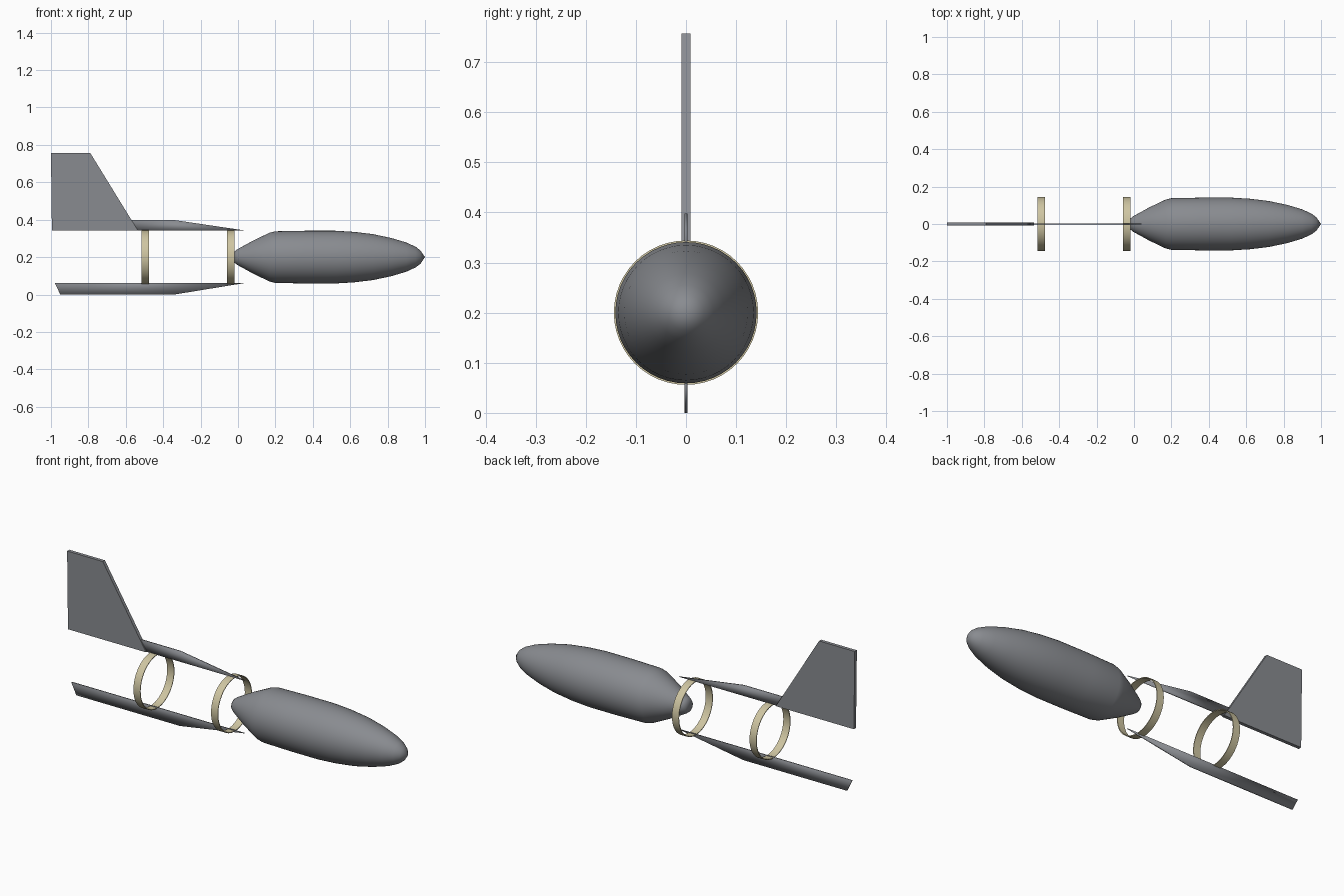
import bpy, bmesh, math

if "Cube" in bpy.data.objects:
    bpy.data.objects.remove(bpy.data.objects["Cube"])

AXIS_Z = 0.2  # height of the body's long axis


def material(name, rgb):
    m = bpy.data.materials.new(name)
    m.diffuse_color = (*rgb, 1)
    m.use_nodes = True
    m.node_tree.nodes["Principled BSDF"].inputs["Base Color"].default_value = m.diffuse_color
    return m


grey = material("grey metal", (0.25, 0.26, 0.28))
tan = material("tan band", (0.62, 0.56, 0.36))


def finish(name, bm, mat, angle):
    bmesh.ops.recalc_face_normals(bm, faces=bm.faces)
    me = bpy.data.meshes.new(name)
    bm.to_mesh(me)
    bm.free()
    ob = bpy.data.objects.new(name, me)
    bpy.context.collection.objects.link(ob)
    me.materials.append(mat)
    bpy.ops.object.select_all(action='DESELECT')
    ob.select_set(True)
    bpy.context.view_layer.objects.active = ob
    bpy.ops.object.shade_smooth_by_angle(angle=math.radians(angle))
    return ob


def lathe(name, profile, mat, closed=False, steps=48, angle=40):
    """Spin (x, radius) points around the long axis."""
    bm = bmesh.new()
    vs = [bm.verts.new((x, 0, AXIS_Z + r)) for x, r in profile]
    es = [bm.edges.new(p) for p in zip(vs, vs[1:])]
    if closed:
        es.append(bm.edges.new((vs[-1], vs[0])))
    bmesh.ops.spin(bm, geom=vs + es, cent=(0, 0, AXIS_Z), axis=(1, 0, 0),
                   angle=math.tau, steps=steps)
    bmesh.ops.remove_doubles(bm, verts=bm.verts, dist=1e-5)
    return finish(name, bm, mat, angle)


def plate(name, outline, thickness, angle):
    """Upright plate from an (x, z) outline, centred on y = 0."""
    bm = bmesh.new()
    h = thickness / 2
    f = bm.faces.new([bm.verts.new((x, -h, z)) for x, z in outline])
    new = bmesh.ops.extrude_face_region(bm, geom=[f])["geom"]
    bmesh.ops.translate(bm, vec=(0, thickness, 0),
                        verts=[v for v in new if isinstance(v, bmesh.types.BMVert)])
    return finish(name, bm, grey, angle)


# Body: tail cone, long belly and tapered nose
lathe("body", [(-0.02, 0), (-0.019, 0.03), (-0.005, 0.041), (0.08, 0.088), (0.17, 0.131),
               (0.2, 0.138), (0.36, 0.141), (0.52, 0.141), (0.62, 0.135),
               (0.72, 0.123), (0.82, 0.102), (0.9, 0.078), (0.95, 0.055),
               (0.975, 0.036), (1.0, 0)], grey, angle=60)

# Two thin clamp bands
for name, x in (("rear_band", -0.495), ("front_band", -0.038)):
    lathe(name, [(x - 0.02, 0.14), (x + 0.02, 0.14), (x + 0.02, 0.144),
                 (x - 0.02, 0.144)], tan, closed=True)

# Tail fin and the two slim rails
plate("tail_fin", [(-0.995, 0.342), (-1, 0.757), (-0.79, 0.757), (-0.535, 0.342)], 0.018, 30)
plate("upper_rail", [(-0.575, 0.398), (-0.34, 0.398), (0.04, 0.342), (-0.54, 0.342)], 0.006, 180)
plate("lower_rail", [(-0.98, 0.062), (-0.95, 0.0), (-0.34, 0.0), (0.04, 0.062)], 0.006, 180)
